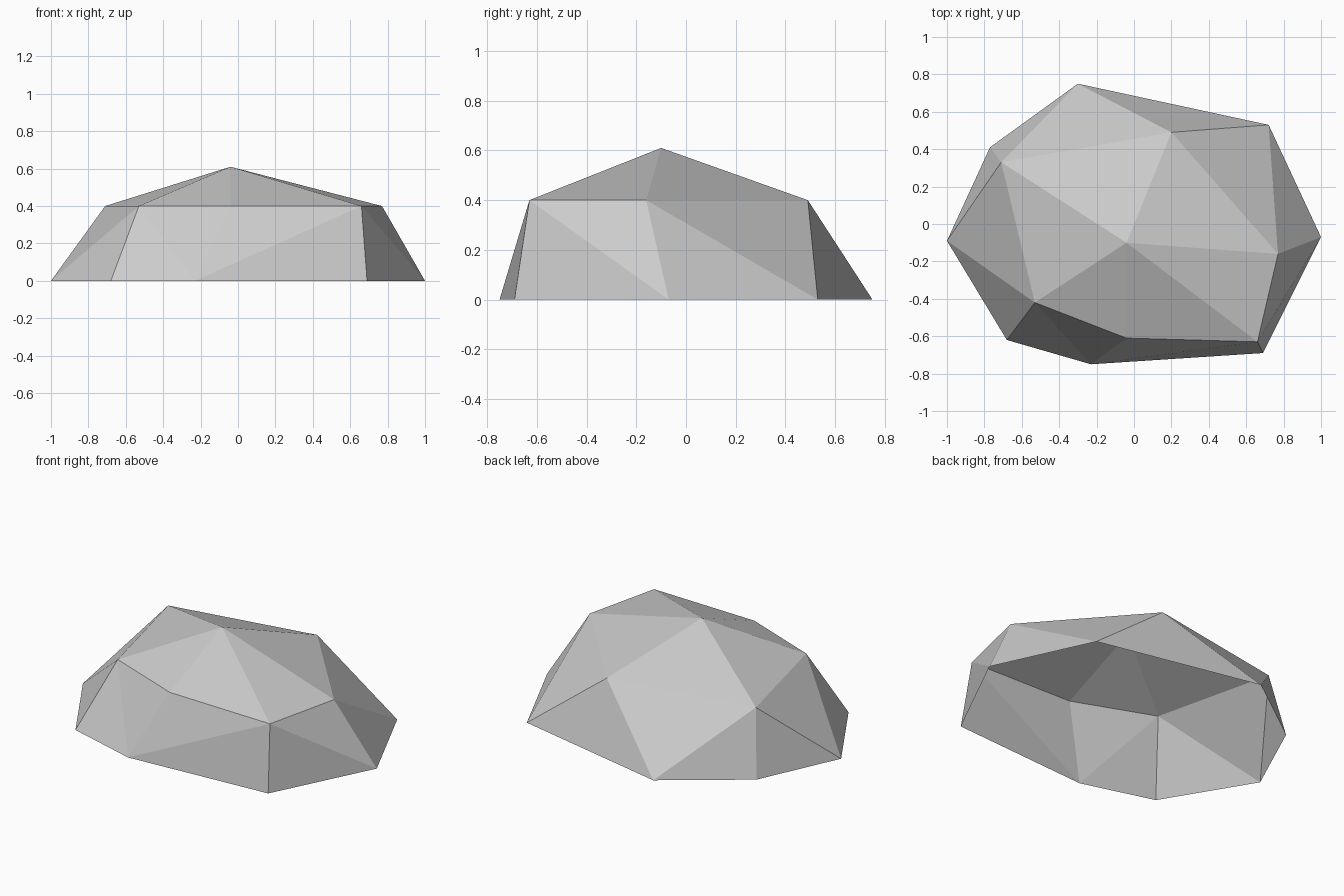
import bpy
import bmesh

cube = bpy.data.objects.get("Cube")
if cube:
    bpy.data.objects.remove(cube, do_unlink=True)

# Stone colour
stone = bpy.data.materials.new("grey stone")
stone.use_nodes = True
grey = (0.6, 0.6, 0.6, 1)
stone.diffuse_color = grey
stone.node_tree.nodes["Principled BSDF"].inputs["Base Color"].default_value = grey

# Ground outline, shoulder outline and peak of the rock
SHOULDER = 0.4
base_outline = [(-1, -.09), (-.68, -.62), (-.23, -.75), (.69, -.69),
                (1, -.07), (.72, .53), (-.30, .75), (-.77, .41)]
shoulder_outline = [(-.53, -.42), (-.04, -.61), (.66, -.63),
                    (.77, -.16), (.20, .49), (-.71, .33)]

bm = bmesh.new()
base = [bm.verts.new((x, y, 0)) for x, y in base_outline]
top = [bm.verts.new((x, y, SHOULDER)) for x, y in shoulder_outline]
peak = bm.verts.new((-.04, -.10, .61))

# Sloping sides: zip the two outlines together, stepping along base or top
b = t = 0
for step in "bbttbbtbtbtbbt":
    low, high = base[b % len(base)], top[t % len(top)]
    if step == "b":
        b += 1
        bm.faces.new((low, base[b % len(base)], high))
    else:
        t += 1
        bm.faces.new((low, top[t % len(top)], high))

# Faceted cap: fan from the shoulder to the peak; the underside stays open
for i, v in enumerate(top):
    bm.faces.new((v, top[(i + 1) % len(top)], peak))

mesh = bpy.data.meshes.new("rock")
bm.to_mesh(mesh)
bm.free()
mesh.materials.append(stone)
rock = bpy.data.objects.new("rock", mesh)
bpy.context.collection.objects.link(rock)
